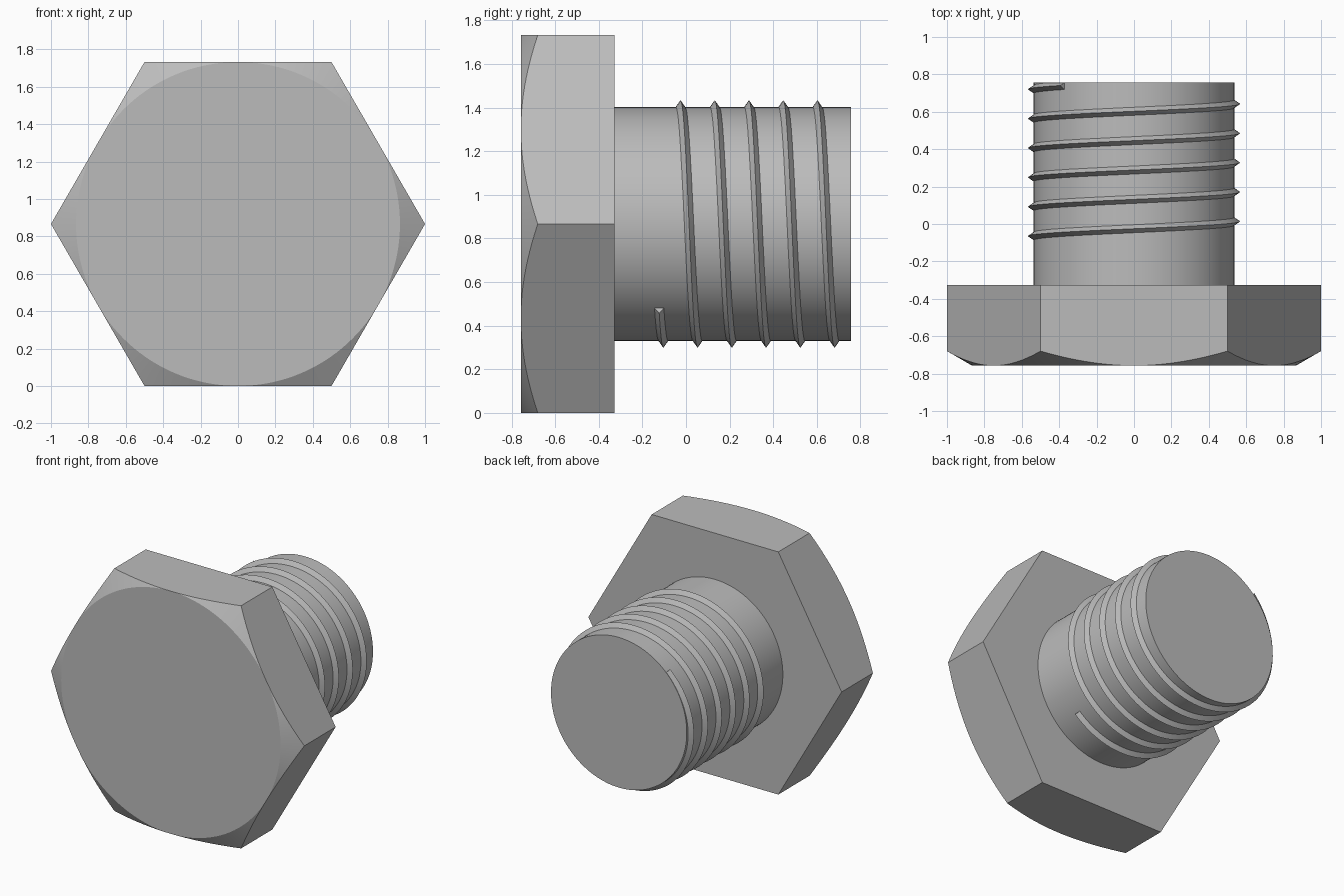
import bpy, bmesh
from math import sin, cos, tan, pi, radians
from mathutils import Matrix

if "Cube" in bpy.data.objects:
    bpy.data.objects.remove(bpy.data.objects["Cube"])

FRONT, SEAT, TIP = -0.757, -0.327, 0.757   # stations along the axis
AXIS_Z = cos(pi / 6)                       # axis height = hexagon apothem
SHANK_R, CREST_R = 0.536, 0.567

steel = bpy.data.materials.new("grey_steel")
steel.use_nodes = True
GREY = (0.5, 0.5, 0.5, 1)
steel.diffuse_color = GREY
steel.node_tree.nodes["Principled BSDF"].inputs["Base Color"].default_value = GREY


def polar(r, a, y):
    return (r * cos(a), y, AXIS_Z + r * sin(a))


def finish(name, bm):
    bmesh.ops.remove_doubles(bm, verts=bm.verts, dist=1e-5)
    bmesh.ops.recalc_face_normals(bm, faces=bm.faces)
    mesh = bpy.data.meshes.new(name)
    bm.to_mesh(mesh)
    bm.free()
    mesh.materials.append(steel)
    obj = bpy.data.objects.new(name, mesh)
    bpy.context.collection.objects.link(obj)
    bpy.ops.object.select_all(action='DESELECT')
    obj.select_set(True)
    bpy.context.view_layer.objects.active = obj
    bpy.ops.object.shade_smooth_by_angle(angle=radians(20))


def bridge(bm, a, b, closed=True):
    n = len(a)
    for i in range(n if closed else n - 1):
        j = (i + 1) % n
        bm.faces.new((a[i], a[j], b[j], b[i]))


# Hexagonal head, its front corners turned off by a 30 degree cone
bm = bmesh.new()
back, rim, face = [], [], []
per_side = 24
for i in range(6 * per_side):
    a = i * 2 * pi / (6 * per_side)
    r = AXIS_Z / cos(a % (pi / 3) - pi / 6)
    back.append(bm.verts.new(polar(r, a, SEAT)))
    rim.append(bm.verts.new(polar(r, a, FRONT + (r - AXIS_Z) * tan(pi / 6))))
    face.append(bm.verts.new(polar(AXIS_Z, a, FRONT)))
bridge(bm, back, rim)
bridge(bm, rim, face)
bm.faces.new(face)
bm.faces.new(back)
finish("hex_head", bm)

# Plain cylindrical shank
bm = bmesh.new()
place = Matrix.Translation((0, (SEAT + TIP) / 2, AXIS_Z)) @ Matrix.Rotation(pi / 2, 4, 'X')
bmesh.ops.create_cone(bm, cap_ends=True, segments=128, radius1=SHANK_R,
                      radius2=SHANK_R, depth=TIP - SEAT, matrix=place)
finish("shank", bm)

# Helical V thread, rooted just inside the shank
bm = bmesh.new()
turns, pitch, start_y, half = 5.5, 0.157, -0.123, 0.025
steps = int(turns * 96)
rings = []
for i in range(steps + 1):
    t = turns * i / steps
    a, y = radians(-46) - t * 2 * pi, start_y + t * pitch
    rings.append([bm.verts.new(polar(r, a, min(y + dy, TIP)))
                  for r, dy in ((SHANK_R - 0.005, -half), (CREST_R, 0), (SHANK_R - 0.005, half))])
for a, b in zip(rings, rings[1:]):
    bridge(bm, a, b)
bm.faces.new(rings[0])
bm.faces.new(rings[-1])
finish("screw_thread", bm)
